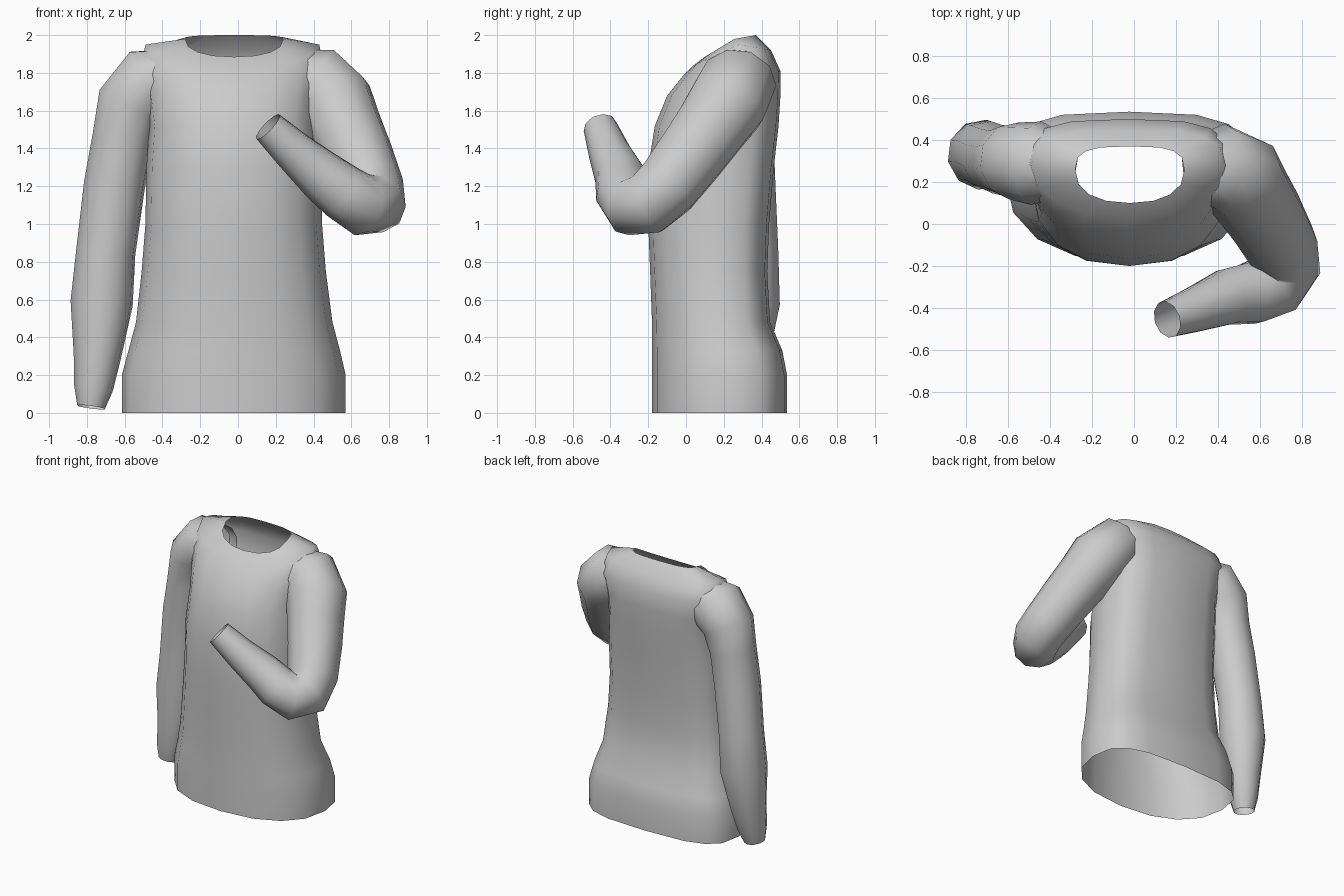
import bpy, bmesh
from math import sin, cos, pi, radians
from mathutils import Vector

cube = bpy.data.objects.get("Cube")
if cube:
    bpy.data.objects.remove(cube, do_unlink=True)

fabric = bpy.data.materials.new("light grey fabric")
fabric.use_nodes = True
GREY = (0.6, 0.6, 0.6, 1)
fabric.diffuse_color = GREY
fabric.node_tree.nodes["Principled BSDF"].inputs["Base Color"].default_value = GREY


def loft(name, rings):
    """Skin a list of closed rings, leaving both ends open."""
    bm = bmesh.new()
    loops = [[bm.verts.new(p) for p in ring] for ring in rings]
    for a, b in zip(loops, loops[1:]):
        n = len(a)
        for i in range(n):
            j = (i + 1) % n
            bm.faces.new((a[i], a[j], b[j], b[i]))
    bmesh.ops.recalc_face_normals(bm, faces=bm.faces)
    mesh = bpy.data.meshes.new(name)
    bm.to_mesh(mesh)
    bm.free()
    mesh.materials.append(fabric)
    obj = bpy.data.objects.new(name, mesh)
    bpy.context.collection.objects.link(obj)
    bpy.ops.object.select_all(action="DESELECT")
    obj.select_set(True)
    bpy.context.view_layer.objects.active = obj
    bpy.ops.object.shade_smooth_by_angle(angle=radians(80))


def torso_ring(right, left, front, back, z, z_front=None, z_back=None, sides=16):
    """Rounded front, boxier back; front and back may sit at other heights."""
    z_front = z if z_front is None else z_front
    z_back = z if z_back is None else z_back
    cx, rx = (left + right) / 2, (left - right) / 2
    cy = front + (back - front) * 0.58
    ring = []
    for i in range(sides):
        a = 2 * pi * i / sides
        c, s = cos(a), sin(a)
        e = 0.64 if s > 0 else 0.87
        x = abs(c) ** e * (1 if c > 0 else -1)
        y = abs(s) ** e * (1 if s > 0 else -1)
        depth = back - cy if s > 0 else cy - front
        end = z_back if s > 0 else z_front
        ring.append((cx + rx * x, cy + depth * y, z + (end - z) * abs(y)))
    return ring


def sleeve(name, path, sides=10):
    """Tube along (x, y, z, radius) points, mitred at every bend."""
    pts = [Vector(p[:3]) for p in path]
    side = Vector((0, 1, 0))
    rings = []
    for i, p in enumerate(pts):
        before = (p - pts[max(i - 1, 0)]).normalized()
        after = (pts[min(i + 1, len(pts) - 1)] - p).normalized()
        t = (before + after).normalized()
        side = (side - t * side.dot(t)).normalized()
        up = t.cross(side)
        r = path[i][3]
        rings.append([p + r * (cos(a) * side + sin(a) * up)
                      for a in (2 * pi * k / sides for k in range(sides))])
    loft(name, rings)


# Body from hem to neckline
loft("torso", [torso_ring(*r) for r in (
    (-0.615, 0.57, -0.18, 0.535, 0),
    (-0.615, 0.57, -0.18, 0.535, 0.2),
    (-0.58, 0.54, -0.18, 0.51, 0.33),
    (-0.54, 0.50, -0.18, 0.445, 0.48),
    (-0.51, 0.465, -0.19, 0.43, 0.75),
    (-0.49, 0.445, -0.2, 0.44, 1.0),
    (-0.485, 0.44, -0.2, 0.465, 1.3),
    (-0.47, 0.42, -0.165, 0.49, 1.52),
    (-0.49, 0.43, -0.1, 0.5, 1.68),
    (-0.52, 0.46, -0.02, 0.5, 1.81, 1.78, 1.81),
    (-0.49, 0.43, 0.04, 0.45, 1.95, 1.84, 1.92),
    (-0.28, 0.24, 0.1, 0.37, 1.98, 1.885, 2.0),
)])

# Hanging sleeve, rooted inside the shoulder
sleeve("right_sleeve", (
    (-0.31, 0.26, 1.79, 0.14), (-0.465, 0.29, 1.75, 0.2),
    (-0.57, 0.30, 1.63, 0.185), (-0.61, 0.30, 1.45, 0.165),
    (-0.655, 0.31, 1.2, 0.165), (-0.70, 0.33, 0.85, 0.16),
    (-0.722, 0.33, 0.58, 0.168), (-0.745, 0.31, 0.3, 0.128),
    (-0.765, 0.29, 0.13, 0.105), (-0.778, 0.28, 0.03, 0.075),
))

# Bent sleeve, forearm raised across the chest
sleeve("left_sleeve", (
    (0.27, 0.26, 1.79, 0.14), (0.41, 0.275, 1.75, 0.205),
    (0.51, 0.22, 1.64, 0.215), (0.565, 0.13, 1.51, 0.2),
    (0.63, 0.03, 1.37, 0.19), (0.70, -0.1, 1.2, 0.178),
    (0.72, -0.2, 1.11, 0.172), (0.66, -0.29, 1.1, 0.165),
    (0.56, -0.33, 1.165, 0.152), (0.45, -0.345, 1.25, 0.138),
    (0.30, -0.405, 1.38, 0.112), (0.158, -0.455, 1.515, 0.09),
))
